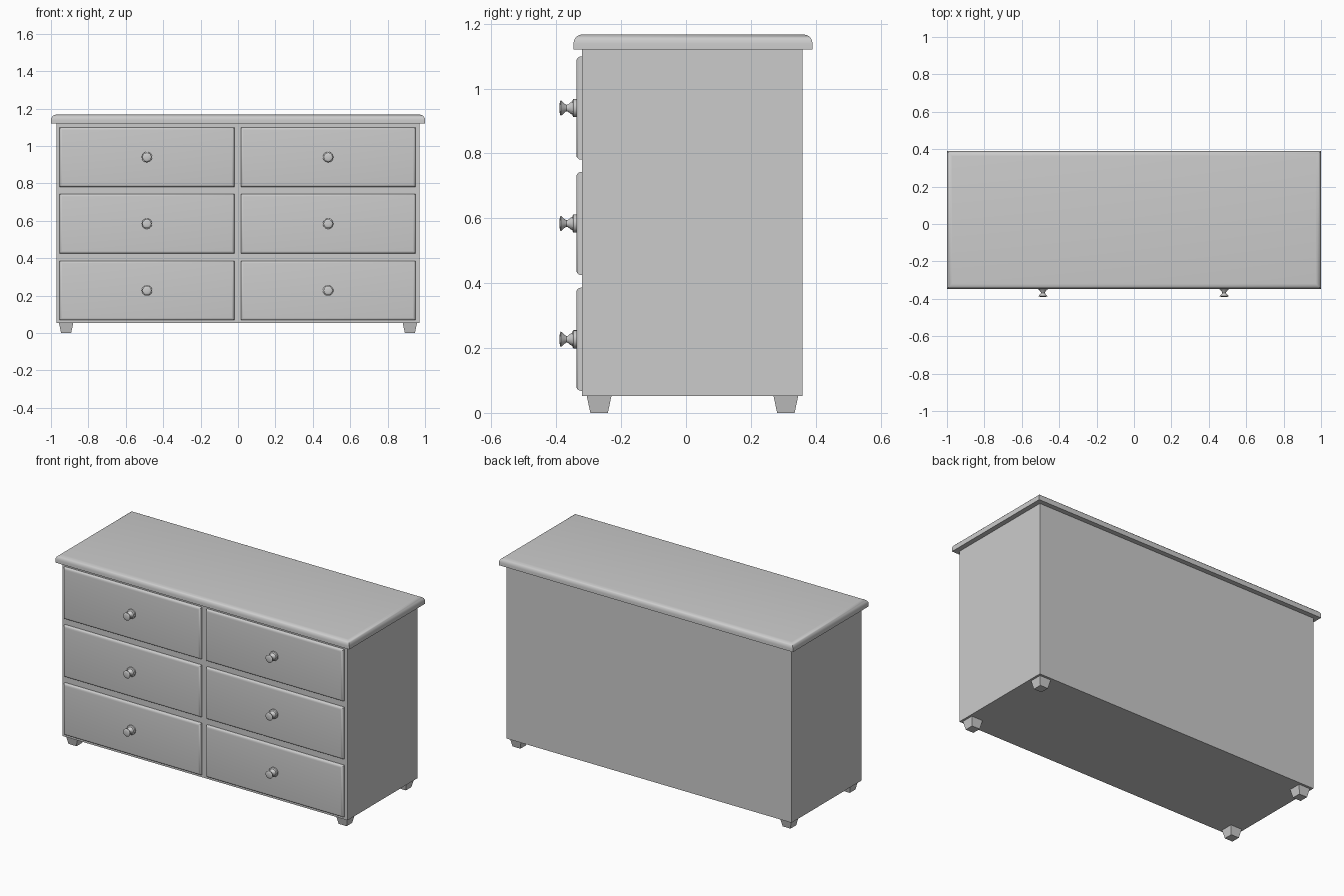
import bpy, bmesh, math
from mathutils import Matrix

if "Cube" in bpy.data.objects:
    bpy.data.objects.remove(bpy.data.objects["Cube"])


def finish(bm, name, smooth=True):
    bmesh.ops.recalc_face_normals(bm, faces=bm.faces)
    me = bpy.data.meshes.new(name)
    bm.to_mesh(me)
    bm.free()
    ob = bpy.data.objects.new(name, me)
    bpy.context.collection.objects.link(ob)
    if smooth:
        bpy.ops.object.select_all(action='DESELECT')
        ob.select_set(True)
        bpy.context.view_layer.objects.active = ob
        bpy.ops.object.shade_smooth_by_angle(angle=math.radians(40))
    return ob


def slab(name, x, y, z, radius=0, side=None):
    """Box from (min, max) ranges; rounds the rim of the face pointing along side = (axis, sign)."""
    bm = bmesh.new()
    lo, hi = zip(x, y, z)
    bmesh.ops.create_cube(bm, size=1)
    for v in bm.verts:
        v.co = [h if c > 0 else l for c, l, h in zip(v.co, lo, hi)]
    if side:
        axis, sign = side
        limit = hi[axis] if sign > 0 else lo[axis]
        rim = [e for e in bm.edges
               if all(abs(v.co[axis] - limit) < 1e-5 for v in e.verts)]
        bmesh.ops.bevel(bm, geom=rim, offset=radius, segments=5,
                        profile=0.5, affect='EDGES')
    return finish(bm, name, bool(side))


def knob(name, x, y, z, segments=20):
    """Lathe-turned knob pointing to -y: (distance from drawer, radius)."""
    profile = [(-0.003, 0), (-0.003, 0.028), (0.010, 0.028), (0.012, 0.026),
               (0.013, 0.021), (0.020, 0.017), (0.027, 0.011), (0.032, 0.010),
               (0.038, 0.014), (0.045, 0.021), (0.049, 0.024),
               (0.051, 0.021), (0.053, 0.012), (0.053, 0)]
    bm = bmesh.new()
    vs = [bm.verts.new((x + r, y - d, z)) for d, r in profile]
    es = [bm.edges.new(p) for p in zip(vs, vs[1:])]
    bmesh.ops.spin(bm, geom=vs + es, cent=(x, y, z), axis=(0, 1, 0),
                   angle=math.tau, steps=segments)
    bmesh.ops.remove_doubles(bm, verts=bm.verts, dist=1e-5)
    return finish(bm, name)


def foot(name, x, y):
    """Square foot tapering towards the floor."""
    bm = bmesh.new()
    bmesh.ops.create_cone(bm, cap_ends=True, segments=4,
                          radius1=0.027 * math.sqrt(2),
                          radius2=0.038 * math.sqrt(2), depth=0.052,
                          matrix=Matrix.Translation((x, y, 0.026))
                          @ Matrix.Rotation(math.pi / 4, 4, 'Z'))
    return finish(bm, name, False)


# Carcass and rounded top board
slab("carcass", (-0.97, 0.97), (-0.32, 0.36), (0.052, 1.122))
slab("top_board", (-1, 1), (-0.347, 0.39), (1.121, 1.167), 0.028, (2, 1))

# Two columns of three drawers, each with a central knob
for cx, column in ((-0.487, "left"), (0.482, "right")):
    for cz, row in ((0.227, "bottom"), (0.584, "middle"), (0.940, "top")):
        slab(f"drawer_{row}_{column}", (cx - 0.467, cx + 0.467),
             (-0.338, -0.315), (cz - 0.159, cz + 0.159), 0.014, (1, -1))
        knob(f"knob_{row}_{column}", cx, -0.337, cz)

# Four feet
for sx, column in ((-1, "left"), (1, "right")):
    for y, row in ((-0.268, "front"), (0.308, "back")):
        foot(f"foot_{row}_{column}", sx * 0.919, y)
